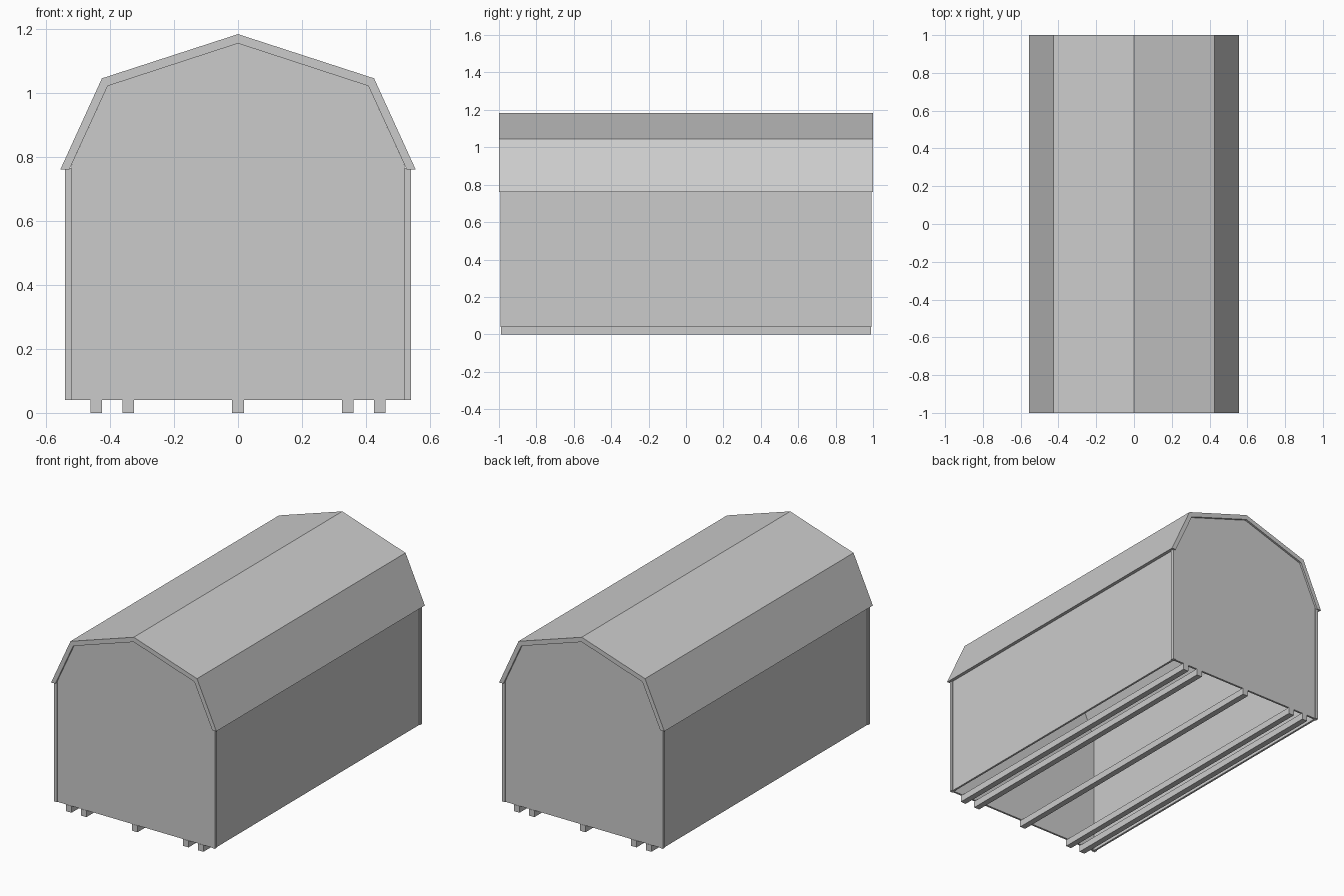
import bpy, bmesh

old = bpy.data.objects.get("Cube")
if old:
    bpy.data.objects.remove(old, do_unlink=True)

GREY = (0.6, 0.6, 0.6, 1.0)
mat = bpy.data.materials.new("plain grey")
mat.use_nodes = True
mat.diffuse_color = GREY
mat.node_tree.nodes["Principled BSDF"].inputs["Base Color"].default_value = GREY


def extrude_profile(name, profile, y0, y1):
    """Solid made from an x-z outline swept from y0 to y1."""
    bm = bmesh.new()
    face = bm.faces.new([bm.verts.new((x, y0, z)) for x, z in profile])
    swept = bmesh.ops.extrude_face_region(bm, geom=[face])
    verts = [v for v in swept["geom"] if isinstance(v, bmesh.types.BMVert)]
    bmesh.ops.translate(bm, verts=verts, vec=(0, y1 - y0, 0))
    bmesh.ops.recalc_face_normals(bm, faces=bm.faces)
    mesh = bpy.data.meshes.new(name)
    bm.to_mesh(mesh)
    bm.free()
    mesh.materials.append(mat)
    obj = bpy.data.objects.new(name, mesh)
    bpy.context.collection.objects.link(obj)
    return obj


def box(name, x0, x1, y0, y1, z0, z1):
    return extrude_profile(name, [(x0, z0), (x1, z0), (x1, z1), (x0, z1)], y0, y1)


def mirrored(half):
    """Outline running from the right eave over the ridge to the left eave."""
    return half + [(-x, z) for x, z in reversed(half[:-1])]


FLOOR, EAVE = 0.04, 0.765
WALL_X, WALL_Y, POST = 0.54, 0.993, 0.02
RECESS, PANEL = 0.005, 0.012

# Gambrel roof shell
outer = mirrored([(0.555, 0.76), (0.425, 1.045), (0, 1.183)])
inner = mirrored([(0.527, 0.76), (0.407, 1.021), (0, 1.154)])
extrude_profile("gambrel_roof", outer + inner[::-1], -1, 1)

# End walls fill the roof outline down to the open underside
inside_x = WALL_X - POST
gable = [(inside_x, FLOOR), (inside_x, 0.775)] + inner[1:-1]
gable += [(-inside_x, 0.775), (-inside_x, FLOOR)]
for name, side in (("front", -1), ("back", 1)):
    face_y = side * (WALL_Y - RECESS)
    extrude_profile(name + "_wall", gable, face_y, face_y - side * PANEL)

# Side walls and corner posts
for name, side in (("right", -1), ("left", 1)):
    xs = sorted((side * (WALL_X - RECESS), side * (WALL_X - RECESS - PANEL)))
    box(name + "_wall", *xs, POST - WALL_Y, WALL_Y - POST, FLOOR, EAVE)
    xs = sorted((side * WALL_X, side * inside_x))
    for end, sy in (("front", -1), ("back", 1)):
        ys = sorted((sy * WALL_Y, sy * (WALL_Y - POST)))
        box(f"{end}_{name}_post", *xs, *ys, FLOOR, EAVE)

# Floor skids running the full length
for i, x in enumerate((-0.443, -0.343, 0, 0.343, 0.443)):
    box(f"skid_{i + 1}", x - 0.018, x + 0.018, -0.99, 0.99, 0, FLOOR)
